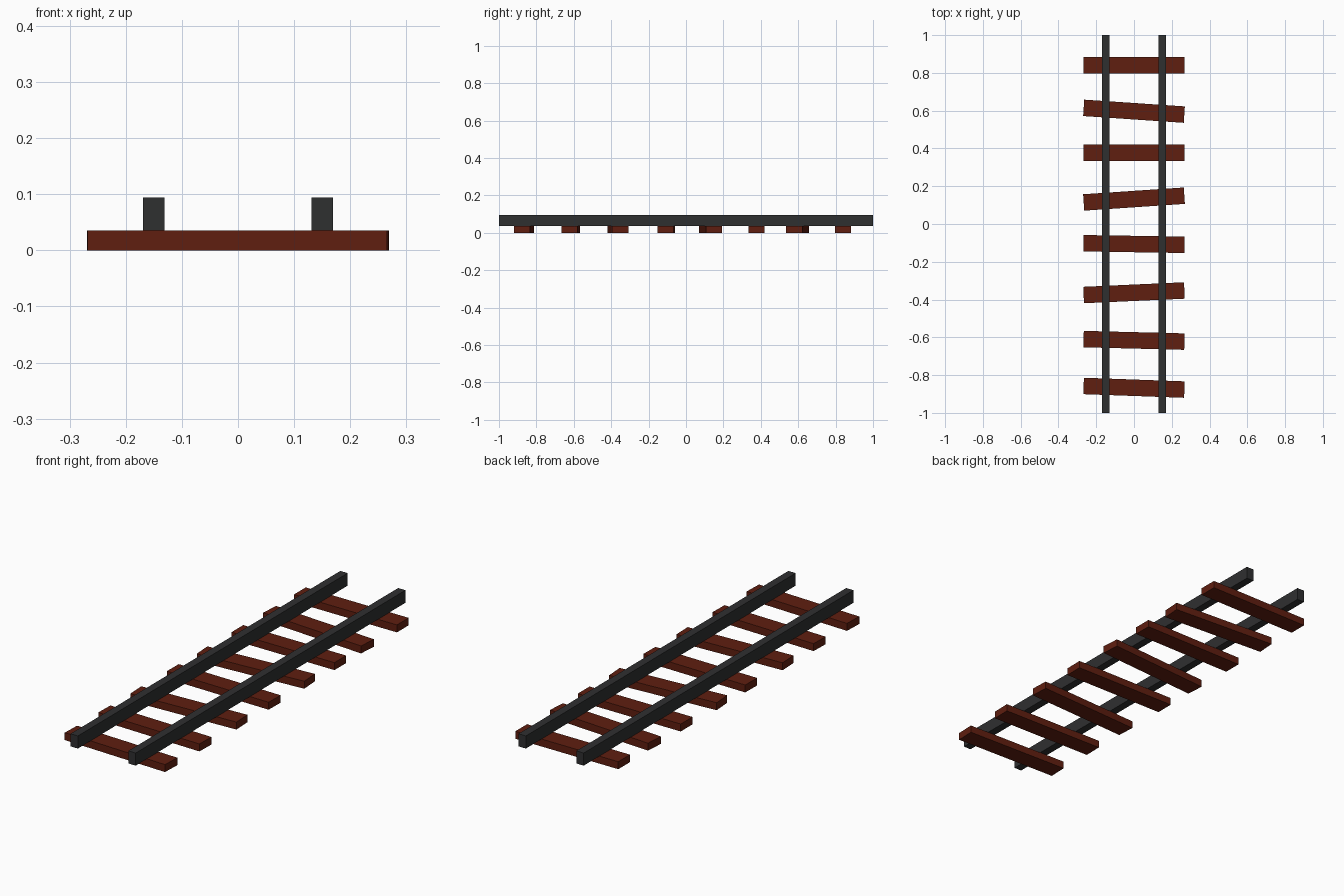
import bpy
from mathutils import Matrix

if "Cube" in bpy.data.objects:
    bpy.data.objects.remove(bpy.data.objects["Cube"])


def material(name, color):
    m = bpy.data.materials.new(name)
    m.diffuse_color = (*color, 1)
    m.use_nodes = True
    m.node_tree.nodes["Principled BSDF"].inputs["Base Color"].default_value = m.diffuse_color
    return m


wood = material("dark_wood", (0.115, 0.013, 0.005))
steel = material("dark_steel", (0.028, 0.029, 0.030))


def box(name, size, loc, mat, angle=0.0):
    bpy.ops.mesh.primitive_cube_add(size=1, location=loc, rotation=(0, 0, angle))
    ob = bpy.context.object
    ob.name = name
    ob.data.transform(Matrix.Diagonal((*size, 1)))
    ob.data.materials.append(mat)
    return ob


TIE_H, RAIL_TOP = 0.035, 0.094

# Wooden ties, each laid slightly askew: (y position, yaw)
ties = [(0.84, 0), (0.597, -0.067), (0.377, 0), (0.132, 0.067),
        (-0.106, -0.015), (-0.364, 0.045), (-0.616, -0.025), (-0.867, -0.036)]
for i, (y, yaw) in enumerate(ties):
    box(f"tie_{i + 1}", (0.534, 0.087, TIE_H), (0, y, TIE_H / 2), wood, yaw)

# Two straight rails resting on the ties
for side, x in (("left", -0.15), ("right", 0.15)):
    box(f"rail_{side}", (0.038, 2.0, RAIL_TOP - TIE_H),
        (x, 0, (RAIL_TOP + TIE_H) / 2), steel)
